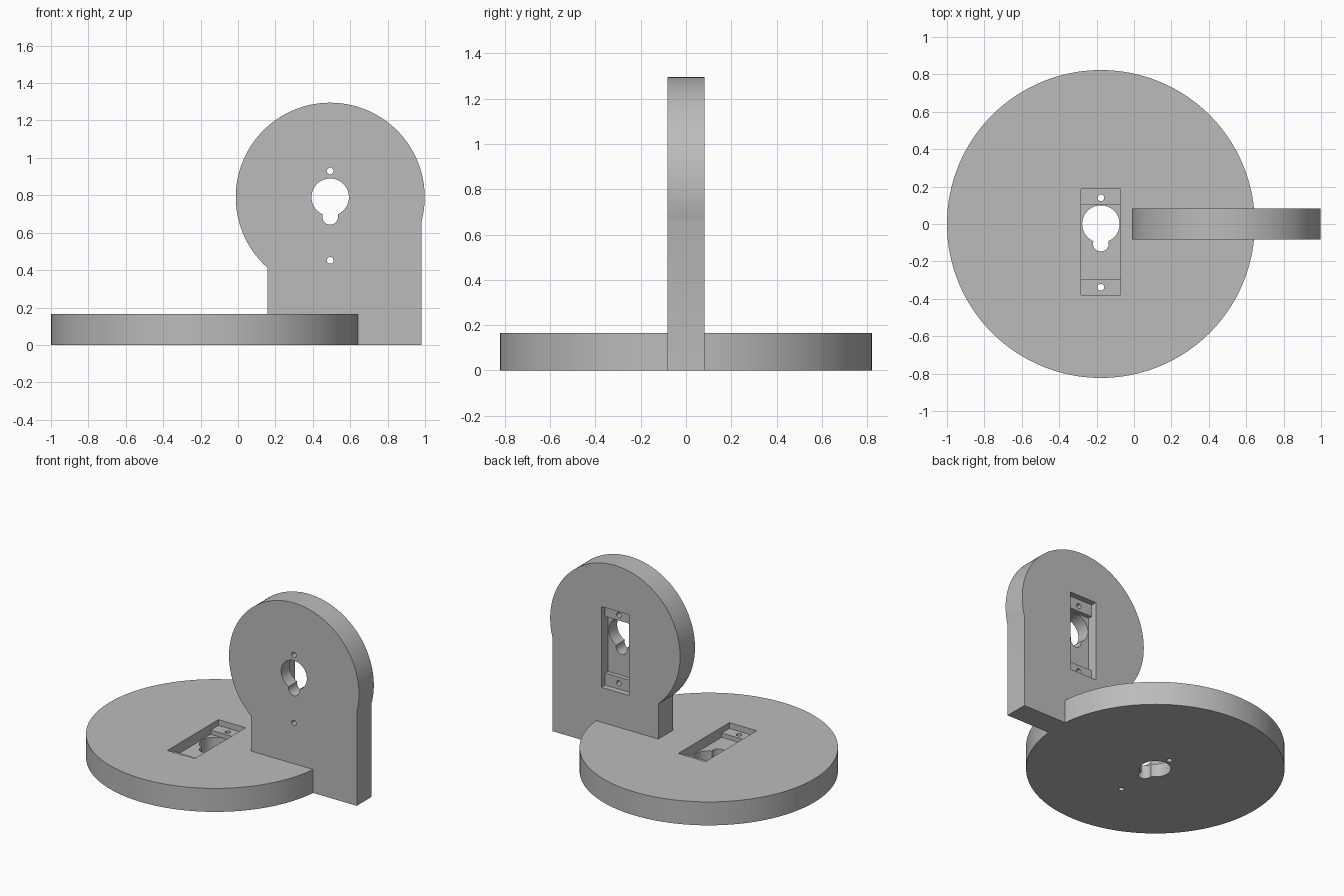
import bpy, bmesh, math
from mathutils import Matrix

cube = bpy.data.objects.get("Cube")
if cube:
    bpy.data.objects.remove(cube, do_unlink=True)

THICK = 0.165
grey = bpy.data.materials.new("light grey plastic")
grey.use_nodes = True
GREY = (0.5, 0.5, 0.5, 1)
grey.diffuse_color = GREY
grey.node_tree.nodes["Principled BSDF"].inputs["Base Color"].default_value = GREY


def prism(name, outline, low, high):
    """Extrude a flat outline from z = low to z = high."""
    bm = bmesh.new()
    face = bm.faces.new([bm.verts.new((x, y, low)) for x, y in outline])
    top = bmesh.ops.extrude_face_region(bm, geom=[face])["geom"]
    verts = [v for v in top if isinstance(v, bmesh.types.BMVert)]
    bmesh.ops.translate(bm, verts=verts, vec=(0, 0, high - low))
    bmesh.ops.recalc_face_normals(bm, faces=bm.faces)
    mesh = bpy.data.meshes.new(name)
    bm.to_mesh(mesh)
    bm.free()
    mesh.materials.append(grey)
    obj = bpy.data.objects.new(name, mesh)
    bpy.context.collection.objects.link(obj)
    return obj


def arc(radius, start=0, end=math.tau, steps=128, y=0):
    """Points on an arc; a full circle leaves out its repeated end point."""
    count = steps if end - start >= math.tau else steps + 1
    angles = [start + (end - start) * i / steps for i in range(count)]
    return [(radius * math.cos(a), radius * math.sin(a) + y) for a in angles]


def box(y0, y1, half=0.106):
    return [(-half, y0), (half, y0), (half, y1), (-half, y1)]


def cut(obj, outline, low, high):
    cutter = prism("cutter", outline, low, high)
    mod = obj.modifiers.new("cut", "BOOLEAN")
    mod.operation = "DIFFERENCE"
    mod.solver = "EXACT"
    mod.object = cutter
    bpy.context.view_layer.objects.active = obj
    bpy.ops.object.modifier_apply(modifier=mod.name)
    bpy.data.objects.remove(cutter, do_unlink=True)


def cut_motor_mount(obj):
    """Stepped pocket with a keyhole opening and two screw holes."""
    over, under = THICK + 0.05, -0.05
    cut(obj, box(-0.38, 0.187), THICK - 0.041, over)
    cut(obj, box(-0.295, 0.102), THICK - 0.071, over)
    cut(obj, arc(0.1, steps=64), under, over - 0.06)
    cut(obj, arc(0.042, steps=32, y=-0.105), under, over - 0.06)
    for y in (0.14, -0.338):
        cut(obj, arc(0.018, steps=24, y=y), under, over - 0.06)


def finish(obj, matrix):
    obj.data.transform(matrix)
    bpy.ops.object.select_all(action="DESELECT")
    obj.select_set(True)
    bpy.context.view_layer.objects.active = obj
    bpy.ops.object.shade_smooth_by_angle(angle=math.radians(25))


# Round base plate
base = prism("base_plate", arc(0.823), 0, THICK)
cut_motor_mount(base)
finish(base, Matrix.Translation((-0.177, 0, 0)))

# Upright plate: round head on a straight foot, pocket facing the back
R, LEFT, RIGHT, HEIGHT = 0.505, -0.336, 0.488, 0.79
head = arc(R, -math.acos(RIGHT / R), math.tau - math.acos(LEFT / R))
upright = prism("upright_plate", head + [(LEFT, -HEIGHT), (RIGHT, -HEIGHT)], 0, THICK)
cut_motor_mount(upright)
# Stand it up: outline y becomes height, thickness runs front to back
stand = Matrix(((1, 0, 0, 0.493), (0, 0, 1, -THICK / 2), (0, 1, 0, HEIGHT), (0, 0, 0, 1)))
finish(upright, stand)
upright.data.flip_normals()
